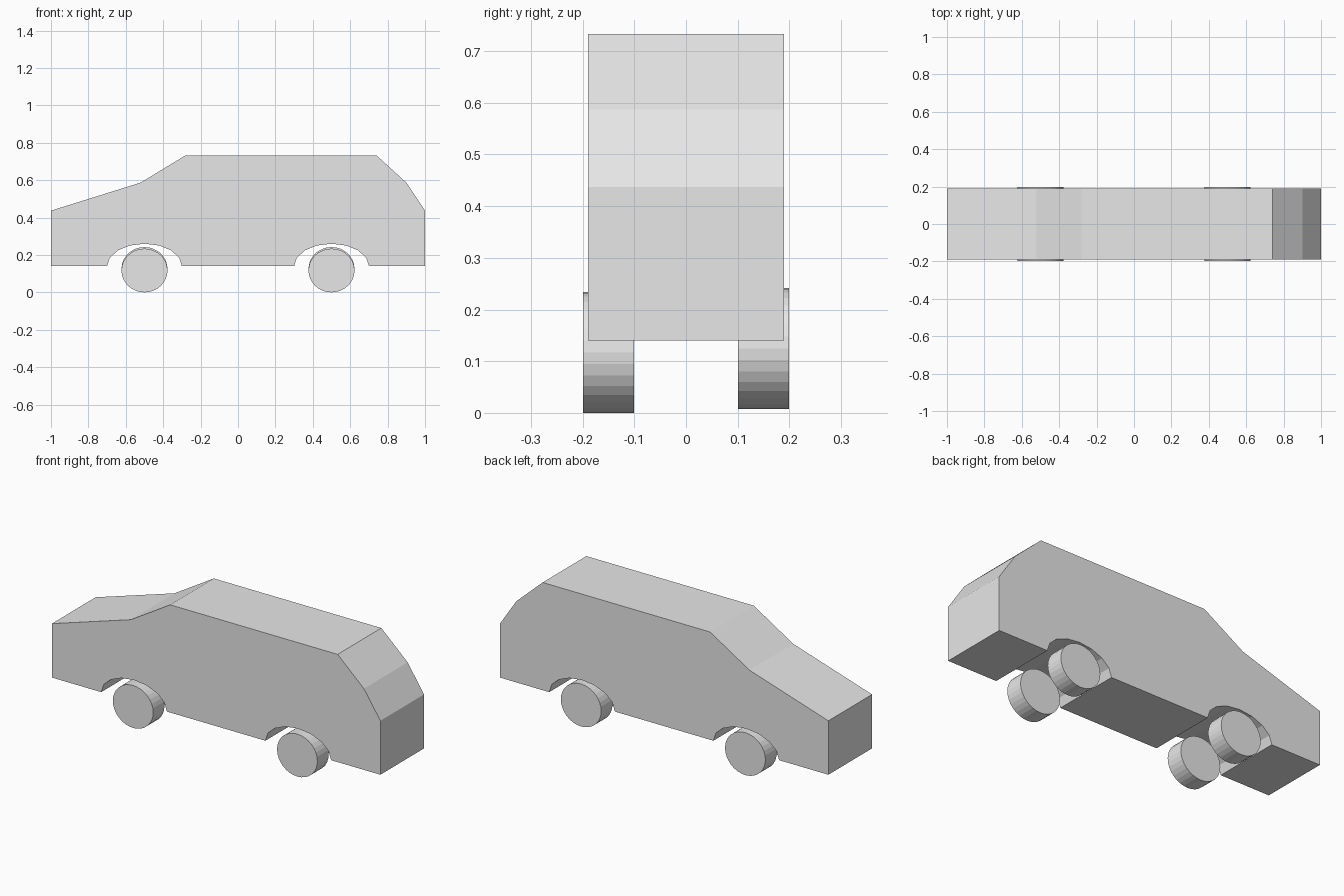
import bpy, bmesh, math
from mathutils import Matrix

if "Cube" in bpy.data.objects:
    bpy.data.objects.remove(bpy.data.objects["Cube"])

grey = bpy.data.materials.new("plain grey")
grey.diffuse_color = (0.8, 0.8, 0.8, 1)
grey.use_nodes = True
grey.node_tree.nodes["Principled BSDF"].inputs["Base Color"].default_value = grey.diffuse_color

HALF_WIDTH = 0.19
FLOOR = 0.14


def make_object(name, bm):
    bmesh.ops.recalc_face_normals(bm, faces=bm.faces)
    mesh = bpy.data.meshes.new(name)
    bm.to_mesh(mesh)
    bm.free()
    mesh.materials.append(grey)
    obj = bpy.data.objects.new(name, mesh)
    bpy.context.collection.objects.link(obj)
    return obj


def arch(cx, steps=8):
    """Half-ellipse wheel arch, running from the +x end to the -x end."""
    return [(cx + 0.2 * math.cos(math.pi * i / steps),
             FLOOR + 0.12 * math.sin(math.pi * i / steps))
            for i in range(steps + 1)]


# Car body: side profile extruded across the full width
profile = [(-1, FLOOR), (-1, 0.437), (-0.52, 0.587), (-0.28, 0.733),
           (0.74, 0.733), (0.9, 0.587), (1, 0.437), (1, FLOOR)]
profile += arch(0.5) + arch(-0.5)

bm = bmesh.new()
side = bm.faces.new([bm.verts.new((x, -HALF_WIDTH, z)) for x, z in profile])
new = bmesh.ops.extrude_face_region(bm, geom=[side], use_keep_orig=True)["geom"]
bmesh.ops.translate(bm, vec=(0, 2 * HALF_WIDTH, 0),
                    verts=[v for v in new if isinstance(v, bmesh.types.BMVert)])
make_object("car_body", bm)

# Wheels: slightly flattened 32-sided discs, the far pair sits a little higher
for end, x in (("front", -0.5), ("rear", 0.5)):
    for side_name, y, z in (("near", -0.15, 0.117), ("far", 0.15, 0.125)):
        bm = bmesh.new()
        bmesh.ops.create_cone(bm, cap_ends=True, segments=32,
                              radius1=1, radius2=1, depth=0.098)
        bmesh.ops.transform(
            bm, verts=bm.verts,
            matrix=Matrix.Translation((x, y, z))
            @ Matrix.Diagonal((0.123, 1, 0.117, 1))
            @ Matrix.Rotation(math.pi / 2, 4, 'X'))
        make_object(f"{end}_{side_name}_wheel", bm)
